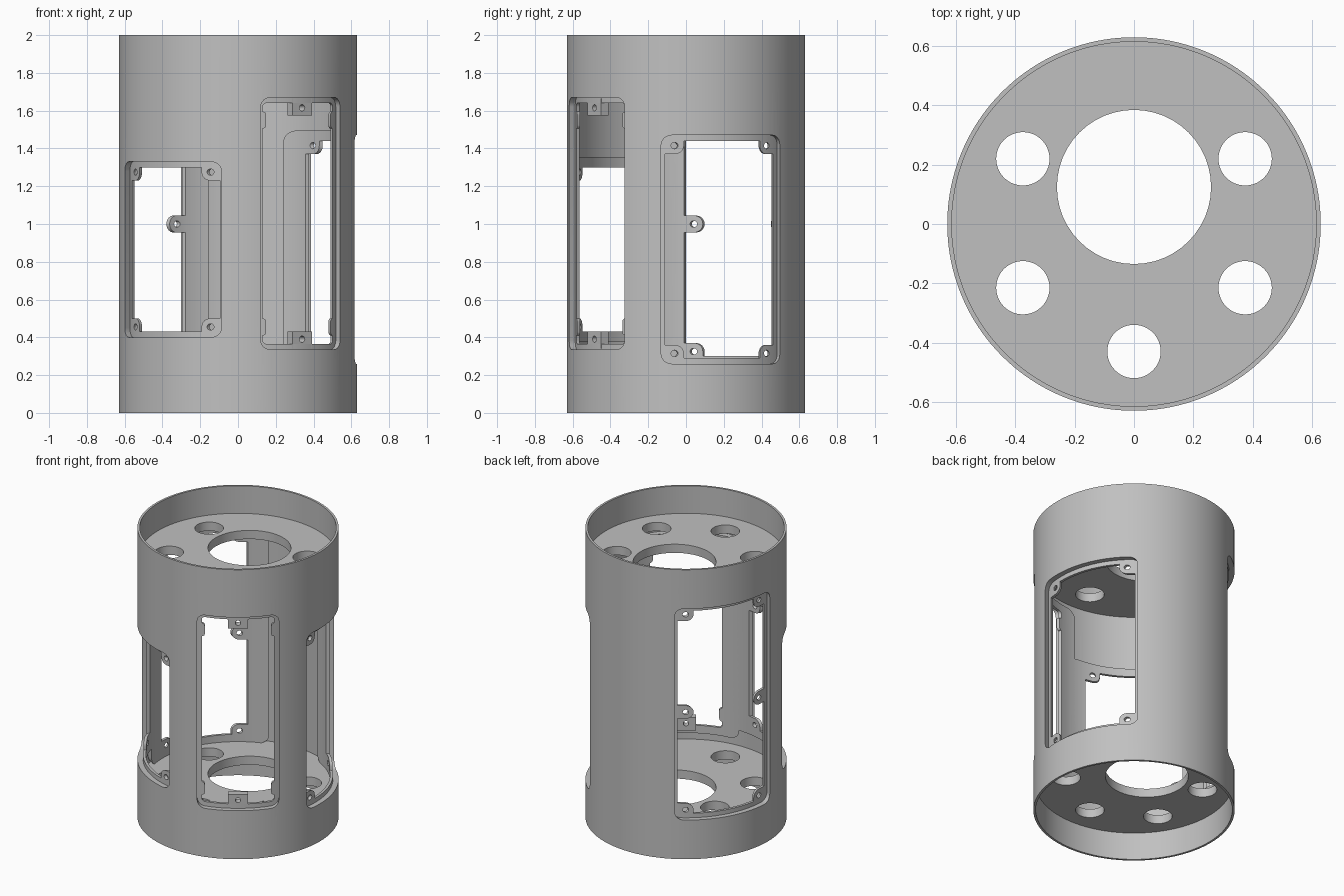
import bpy, bmesh
from math import sin, cos, pi, radians

cube = bpy.data.objects.get("Cube")
if cube:
    bpy.data.objects.remove(cube)

R_OUT, R_IN = 0.63, 0.615          # thin outer skin
R_FLOOR, R_BACK = 0.595, 0.577     # window ledge, front and back
SEGS = 160

grey = bpy.data.materials.new("plain_grey")
grey.use_nodes = True
grey.diffuse_color = (0.53, 0.53, 0.53, 1)
grey.node_tree.nodes["Principled BSDF"].inputs["Base Color"].default_value = grey.diffuse_color


def make(name, bm):
    bmesh.ops.remove_doubles(bm, verts=bm.verts, dist=1e-5)
    bmesh.ops.recalc_face_normals(bm, faces=bm.faces)
    mesh = bpy.data.meshes.new(name)
    bm.to_mesh(mesh)
    bm.free()
    obj = bpy.data.objects.new(name, mesh)
    bpy.context.collection.objects.link(obj)
    mesh.materials.append(grey)
    return obj


def tube(name, r0, r1, z0, z1):
    """Ring-shaped wall around the z axis."""
    bm = bmesh.new()
    rows = []
    for i in range(SEGS):
        a = 2 * pi * i / SEGS
        rows.append([bm.verts.new((r * cos(a), r * sin(a), z))
                     for r, z in ((r0, z0), (r1, z0), (r1, z1), (r0, z1))])
    for i, row in enumerate(rows):
        nxt = rows[(i + 1) % SEGS]
        for k in range(4):
            m = (k + 1) % 4
            bm.faces.new((row[k], nxt[k], nxt[m], row[m]))
    return make(name, bm)


def disc(name, x, y, r, z0, z1, segs=48):
    bm = bmesh.new()
    ring = [bm.verts.new((x + r * cos(2 * pi * i / segs), y + r * sin(2 * pi * i / segs), z0))
            for i in range(segs)]
    base = bm.faces.new(ring)
    top = bmesh.ops.extrude_face_region(bm, geom=[base])["geom"]
    bmesh.ops.translate(bm, vec=(0, 0, z1 - z0),
                        verts=[v for v in top if isinstance(v, bmesh.types.BMVert)])
    return make(name, bm)


def prism(name, angle, t0, t1, z0, z1, rad=0.0, d0=0.3, d1=0.8):
    """Rounded rectangle facing a compass angle, extruded between two distances."""
    ca, sa = cos(radians(angle)), sin(radians(angle))
    outline = []
    corners = ((t1 - rad, z1 - rad), (t0 + rad, z1 - rad), (t0 + rad, z0 + rad), (t1 - rad, z0 + rad))
    steps = 6 if rad else 0
    for q, (ct, cz) in enumerate(corners):
        for s in range(steps + 1):
            a = (q + s / max(steps, 1)) * pi / 2
            p = (ct + rad * cos(a), cz + rad * sin(a))
            if not outline or abs(p[0] - outline[-1][0]) + abs(p[1] - outline[-1][1]) > 1e-5:
                outline.append(p)
    if abs(outline[0][0] - outline[-1][0]) + abs(outline[0][1] - outline[-1][1]) < 1e-5:
        outline.pop()
    bm = bmesh.new()
    near, far = [[bm.verts.new((ca * d - sa * t, sa * d + ca * t, z)) for t, z in outline]
                 for d in (d0, d1)]
    bm.faces.new(near)
    bm.faces.new(far)
    n = len(outline)
    for i in range(n):
        j = (i + 1) % n
        bm.faces.new((near[i], near[j], far[j], far[i]))
    return make(name, bm)


def boolean(obj, cutter, op="DIFFERENCE"):
    mod = obj.modifiers.new("cut", "BOOLEAN")
    mod.operation, mod.object, mod.solver = op, cutter, "EXACT"
    bpy.context.view_layer.objects.active = obj
    bpy.ops.object.modifier_apply(modifier=mod.name)
    bpy.data.objects.remove(cutter)


parts = []

# Outer skin
skin = tube("outer_skin", R_IN, R_OUT, 0, 2)
parts.append(skin)

# Two bulkheads with one large and five small holes
HOLES = [(0, 0.125, 0.26), (0, -0.43, 0.09)]
HOLES += [(s * 0.375, y, 0.09) for s in (-1, 1) for y in (-0.215, 0.22)]
for name, z in (("lower_bulkhead", 0.19), ("upper_bulkhead", 1.75)):
    plate = disc(name, 0, 0, R_IN + 0.003, z, z + 0.06, SEGS)
    for x, y, r in HOLES:
        boolean(plate, disc("hole_cutter", x, y, r, z - 0.1, z + 0.2))
    parts.append(plate)

# Windows: name, facing angle, half width, bottom, top, kind of fixing
WINDOWS = [
    ("short_window", -130, 0.334, 0.40, 1.33, "corners"),
    ("narrow_window", -55, 0.256, 0.335, 1.67, "blocks"),
    ("side_window", 20, 0.334, 0.26, 1.47, "corners"),
    ("tall_window", 150, 0.328, 0.27, 1.73, "corners_and_middle"),
]
INSET, TAB_IN, TAB_R, HOLE_R = 0.03, 0.075, 0.045, 0.017

for name, ang, half, z0, z1, kind in WINDOWS:
    def outline():
        return prism("outline_cutter", ang, -half, half, z0, z1, 0.05)

    def border():
        return prism("border_cutter", ang, -half - 0.077, half + 0.077, z0 - 0.025, z1 + 0.025, 0.06)

    boolean(skin, outline())

    # Raised collar behind the skin
    collar = tube(name + "_collar", R_FLOOR - 0.001, R_IN + 0.003, 0.1, 1.9)
    boolean(collar, border(), "INTERSECT")
    boolean(collar, outline())
    parts.append(collar)

    # Opening shape, with the mounting tabs left standing
    opening = prism("opening_cutter", ang, -half + INSET, half - INSET,
                    z0 + INSET, z1 - INSET, 0.02)
    screw_holes = []
    for s in (-1, 1):
        heights = [z0 + 0.055, z1 - 0.055]
        reach = TAB_IN + TAB_R
        if kind == "blocks":
            heights = [z0 + 0.12, z1 - 0.12]
            reach = INSET + 0.018
        elif kind == "corners_and_middle":
            heights.append((z0 + z1) / 2)
        for z in heights:
            lo, hi = z - TAB_R, z + TAB_R
            if kind != "blocks" and z == heights[0]:
                lo = z0 - 0.02
            if kind != "blocks" and z == heights[1]:
                hi = z1 + 0.02
            ends = sorted((s * (half + 0.05), s * (half - reach)))
            rad = 0.018 if kind == "blocks" else TAB_R - 0.001
            boolean(opening, prism("tab", ang, *ends, lo, hi, rad, 0.2, 0.9))
            if kind != "blocks":
                screw_holes.append((s * (half - TAB_IN), z))

    # Ledge around the opening
    ledge = tube(name + "_ledge", R_BACK, R_FLOOR, 0.1, 1.9)
    boolean(ledge, border(), "INTERSECT")
    boolean(ledge, opening)
    for t, z in screw_holes:
        boolean(ledge, prism("screw_cutter", ang, t - HOLE_R, t + HOLE_R,
                             z - HOLE_R, z + HOLE_R, HOLE_R))
    parts.append(ledge)

    # Square fixing blocks at the middle of the top and bottom edge
    if kind == "blocks":
        for label, edge, up in (("lower", z0, 1), ("upper", z1, -1)):
            lo, hi = sorted((edge + up * 0.005, edge + up * 0.095))
            block = prism(label + "_fixing_block", ang, -0.063, 0.063, lo, hi, 0, 0.545, 0.592)
            z = edge + up * 0.055
            boolean(block, prism("screw_cutter", ang, -HOLE_R, HOLE_R,
                                 z - HOLE_R, z + HOLE_R, HOLE_R))
            parts.append(block)

# Smooth round walls, keep cut edges sharp
bpy.ops.object.select_all(action="DESELECT")
for obj in parts:
    obj.select_set(True)
bpy.context.view_layer.objects.active = skin
bpy.ops.object.shade_smooth_by_angle(angle=radians(25))
